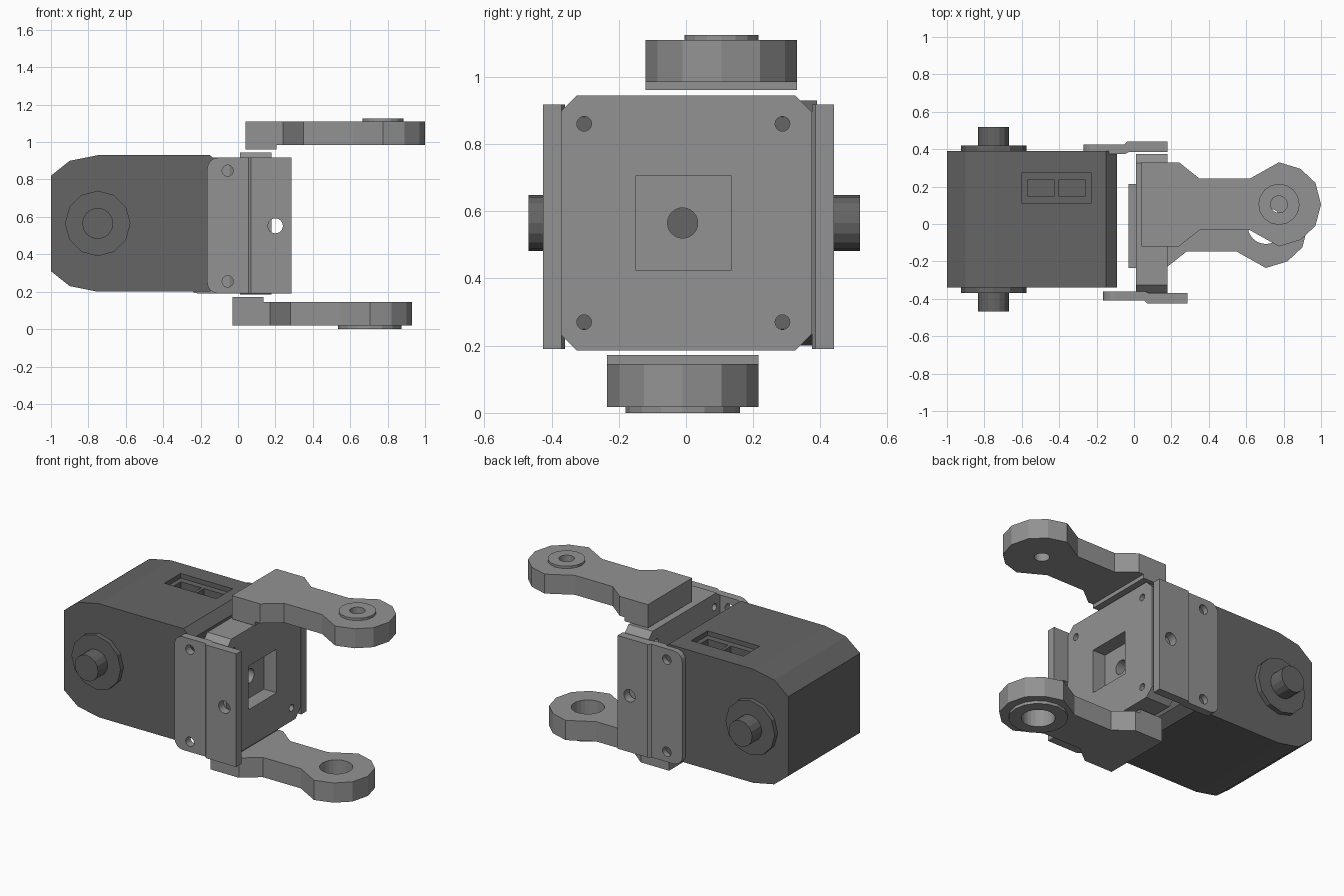
import bpy, bmesh
from math import cos, sin, pi

if "Cube" in bpy.data.objects:
    bpy.data.objects.remove(bpy.data.objects["Cube"])


def material(name, value):
    m = bpy.data.materials.new(name)
    m.use_nodes = True
    m.diffuse_color = (value, value, value, 1)
    m.node_tree.nodes["Principled BSDF"].inputs["Base Color"].default_value = (value, value, value, 1)
    return m


GREY = material("light grey", 0.29)
DARK = material("dark grey", 0.13)


def prism(name, pts, axis, lo, hi, mat):
    """Extrude a 2D outline along an axis from lo to hi."""
    place = {"x": lambda a, b, h: (h, a, b),
             "y": lambda a, b, h: (a, h, b),
             "z": lambda a, b, h: (a, b, h)}[axis]
    bm = bmesh.new()
    low = [bm.verts.new(place(a, b, lo)) for a, b in pts]
    high = [bm.verts.new(place(a, b, hi)) for a, b in pts]
    bm.faces.new(low)
    bm.faces.new(high)
    for i in range(len(pts)):
        j = (i + 1) % len(pts)
        bm.faces.new((low[i], low[j], high[j], high[i]))
    bmesh.ops.recalc_face_normals(bm, faces=bm.faces[:])
    mesh = bpy.data.meshes.new(name)
    bm.to_mesh(mesh)
    bm.free()
    mesh.materials.append(mat)
    obj = bpy.data.objects.new(name, mesh)
    bpy.context.collection.objects.link(obj)
    return obj


def rect(a0, a1, b0, b1):
    return [(a0, b0), (a1, b0), (a1, b1), (a0, b1)]


def ring(a, b, r, n=24):
    return [(a + r * cos(2 * pi * i / n), b + r * sin(2 * pi * i / n)) for i in range(n)]


def cut(obj, pts, axis, lo, hi):
    """Subtract a prism from an object."""
    cutter = prism("cutter", pts, axis, lo, hi, obj.data.materials[0])
    cutter.hide_render = True
    mod = obj.modifiers.new("cut", "BOOLEAN")
    mod.object = cutter
    mod.solver = "EXACT"
    bpy.context.view_layer.objects.active = obj
    bpy.ops.object.modifier_apply(modifier=mod.name)
    bpy.data.objects.remove(cutter)


MID = 0.565  # height of the drive axis

# Motor housing with bevelled ends
half = [(-1, 0.255), (-0.9, 0.335), (-0.75, 0.365), (-0.15, 0.365), (-0.09, 0.315)]
housing = prism("motor_housing",
                [(x, MID + h) for x, h in half] + [(x, MID - h) for x, h in reversed(half)],
                "y", -0.34, 0.39, DARK)

# Connector recess and its two sockets
cut(housing, rect(-0.6, -0.23, 0.11, 0.275), "z", 0.9, 1)
for x in (-0.57, -0.405):
    cut(housing, rect(x, x + 0.145, 0.15, 0.235), "z", 0.84, 1)

# Shaft collars and pins on both sides
for side, face, s in (("front", -0.34, -1), ("back", 0.39, 1)):
    prism(side + "_collar", ring(-0.75, MID, 0.175, 12), "y", face - s * 0.01, face + s * 0.03, DARK)
    prism(side + "_shaft_pin", ring(-0.75, MID, 0.083, 16), "y", face, face + s * 0.083 + s * 0.045, DARK)

# Mounting block with chamfered corners, pocket and screw holes
w, h, c = 0.375, 0.38, 0.05
corner = [(w, h - c), (w - c, h)]
quad = corner + [(-y, z) for y, z in reversed(corner)]
block = prism("mounting_block", [(y, MID + z) for y, z in quad] + [(-y, MID - z) for y, z in quad],
              "x", 0.01, 0.18, GREY)
cut(block, rect(-0.15, 0.135, 0.425, 0.705), "x", 0.09, 0.3)
cut(block, ring(-0.01, MID, 0.045), "x", -0.1, 0.3)
for y in (-0.303, 0.287):
    for z in (0.27, 0.86):
        cut(block, ring(y, z, 0.022, 16), "x", -0.1, 0.3)


# Side brackets: stepped plates with rounded rear corners and screw holes
def bracket(name, dx, flip):
    profile = [(-0.165, -0.36), (-0.165, -0.41), (0.055, -0.41), (0.07, -0.425),
               (0.285, -0.425), (0.285, -0.37), (0.08, -0.37), (0.06, -0.36)]
    plate = prism(name, [(x + dx, 0.015 - y if flip else y) for x, y in profile],
                  "z", 0.19, 0.917, GREY)
    rear, r = -0.165 + dx, 0.06
    for edge, s in ((0.19, 1), (0.917, -1)):
        arc = [(rear + r - r * cos(t * pi / 8), edge + s * (r - r * sin(t * pi / 8))) for t in range(5)]
        outer = [(rear + r, edge - s * 0.05), (rear - 0.05, edge - s * 0.05), (rear - 0.05, edge + s * r)]
        cut(plate, arc + outer, "y", -1, 1)
    for x, z, radius in ((-0.055, 0.255, 0.03), (-0.055, 0.847, 0.03), (0.2, 0.552, 0.04)):
        cut(plate, ring(x + dx, z, radius), "y", -1, 1)


bracket("front_bracket", 0, False)
bracket("back_bracket", -0.106, True)


# Arms: waisted outline with a round eye, a root pad, a boss and a bore
def arm(name, cx, cy, lo, hi, pad, boss, boss_r, bore):
    side = [(-0.735, 0.225), (-0.535, 0.225), (-0.425, 0.138), (-0.155, 0.138),
            (0, 0.225), (0.115, 0.19), (0.195, 0.115)]
    outline = side + [(0.225, 0)] + [(x, -y) for x, y in reversed(side)]
    beam = prism(name, [(cx + x, cy + y) for x, y in outline], "z", lo, hi, GREY)
    prism(name + "_root_pad", rect(cx - 0.735, cx - 0.57, cy - 0.225, cy + 0.225),
          "z", *pad, GREY)
    collar = prism(name + "_boss", ring(cx, cy, boss_r, 16), "z", *boss, GREY)
    for part in (beam, collar):
        cut(part, ring(cx, cy, bore), "z", -1, 2)


arm("upper_arm", 0.775, 0.105, 0.985, 1.11, (0.96, 0.985), (1.11, 1.125), 0.11, 0.045)
arm("lower_arm", 0.705, -0.01, 0.018, 0.145, (0.145, 0.172), (0, 0.018), 0.17, 0.097)
